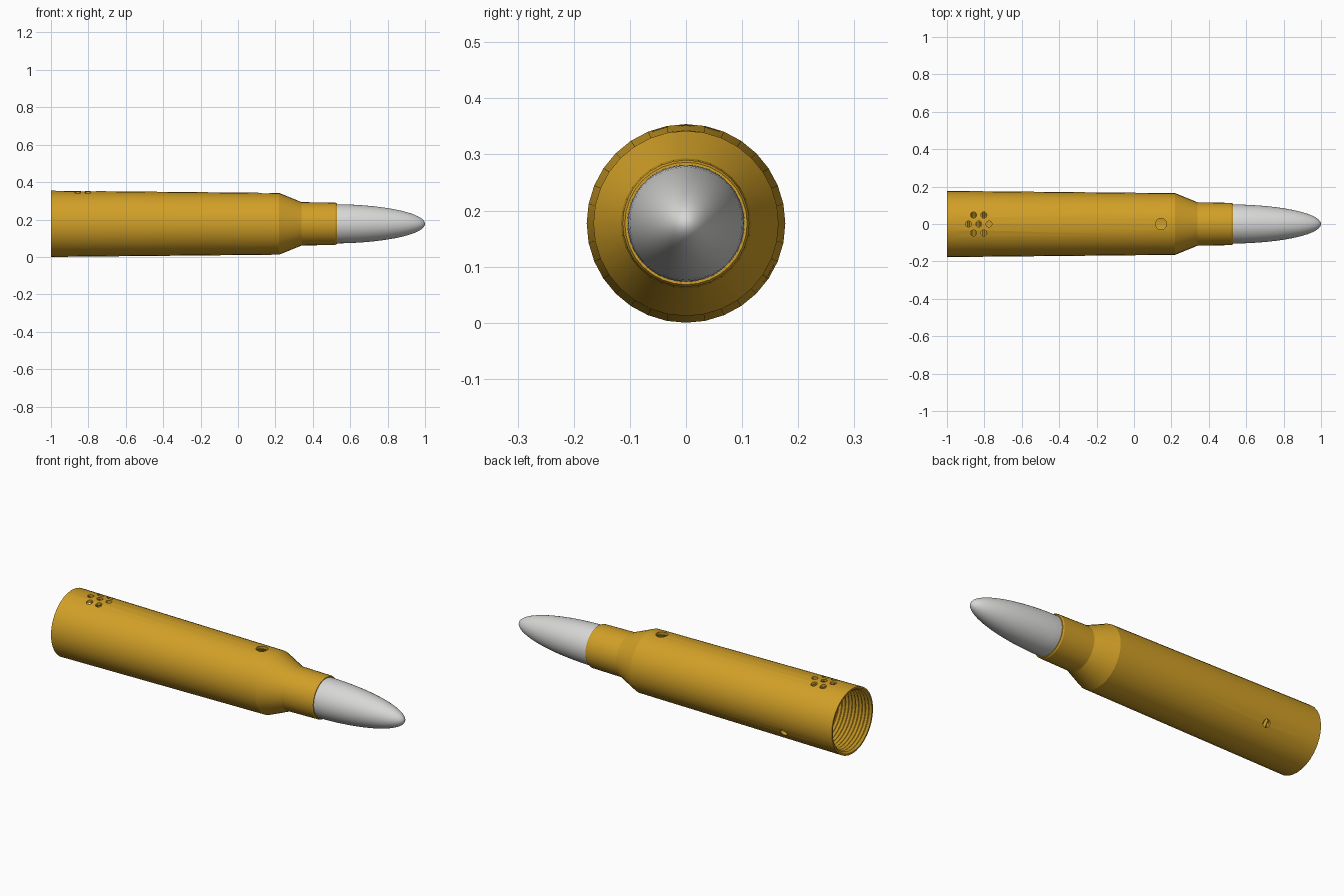
import bpy, bmesh, math
from mathutils import Matrix, Vector

cube = bpy.data.objects.get("Cube")
if cube:
    bpy.data.objects.remove(cube, do_unlink=True)

AXIS_Z = 0.177


def material(name, rgb, rough):
    m = bpy.data.materials.new(name)
    m.use_nodes = True
    m.diffuse_color = (*rgb, 1)
    bsdf = m.node_tree.nodes["Principled BSDF"]
    bsdf.inputs["Base Color"].default_value = (*rgb, 1)
    bsdf.inputs["Roughness"].default_value = rough
    return m


def make_object(name, bm, mat=None):
    bmesh.ops.recalc_face_normals(bm, faces=bm.faces)
    mesh = bpy.data.meshes.new(name)
    bm.to_mesh(mesh)
    bm.free()
    ob = bpy.data.objects.new(name, mesh)
    bpy.context.collection.objects.link(ob)
    if mat:
        mesh.materials.append(mat)
    return ob


def lathe(name, profile, sides, mat, closed):
    """Turn an (x, radius) profile around the long axis."""
    bm = bmesh.new()
    rings = []
    for x, r in profile:
        if r == 0:
            rings.append([bm.verts.new((x, 0, AXIS_Z))] * sides)
            continue
        angles = [math.tau * i / sides for i in range(sides)]
        rings.append([bm.verts.new((x, r * math.sin(a), AXIS_Z + r * math.cos(a)))
                      for a in angles])
    pairs = list(zip(rings, rings[1:]))
    if closed:
        pairs.append((rings[-1], rings[0]))
    for a, b in pairs:
        for i in range(sides):
            j = (i + 1) % sides
            corners = list(dict.fromkeys((a[i], a[j], b[j], b[i])))
            bm.faces.new(corners)
    return make_object(name, bm, mat)


def smooth(ob, degrees):
    bpy.ops.object.select_all(action="DESELECT")
    ob.select_set(True)
    bpy.context.view_layer.objects.active = ob
    bpy.ops.object.shade_smooth_by_angle(angle=math.radians(degrees))


brass = material("brass yellow", (0.64, 0.35, 0.02), 0.5)
silver = material("silver grey", (0.68, 0.68, 0.67), 0.5)

# Hollow casing: outer wall, shoulder, neck, then back along the bore
outer = [(-1, 0.177), (0.22, 0.165), (0.34, 0.116), (0.52, 0.113), (0.528, 0.109)]
bore = [(0.528, 0.102), (0.33, 0.102), (0.21, 0.15), (-0.78, 0.16)]

# Internal thread at the open end
pitch = 0.02
thread = []
for i in range(11):
    x = -0.79 - i * pitch
    thread += [(x, 0.158), (x - pitch / 2, 0.167)]
thread[-1] = (-1, 0.168)
casing = lathe("casing", outer + bore + thread, 32, brass, True)

# Drill the casing: vent cluster, large top port and a small side port
up = Vector((0, 0, 1))
tilt = math.radians(-31)
side = Vector((0, math.cos(tilt), math.sin(tilt)))
holes = [(-0.885, 0, 0.016, up), (-0.83, 0, 0.016, up), (-0.775, 0, 0.016, up),
         (0.145, 0, 0.03, up), (-0.69, 0, 0.02, side)]
for y in (-0.048, 0.048):
    holes += [(-0.858, y, 0.016, up), (-0.803, y, 0.016, up)]

bm = bmesh.new()
for x, y, r, direction in holes:
    turn = up.rotation_difference(direction).to_matrix().to_4x4()
    centre = Vector((x, y, AXIS_Z)) + direction * 0.17
    bmesh.ops.create_cone(bm, cap_ends=True, segments=20, radius1=r, radius2=r,
                          depth=0.16, matrix=Matrix.Translation(centre) @ turn)
drills = make_object("drills", bm)
drills.hide_render = True

cut = casing.modifiers.new("holes", "BOOLEAN")
cut.operation = "DIFFERENCE"
cut.solver = "EXACT"
cut.object = drills
bpy.context.view_layer.objects.active = casing
casing.select_set(True)
bpy.ops.object.modifier_apply(modifier=cut.name)
bpy.data.objects.remove(drills, do_unlink=True)
smooth(casing, 20)

# Rounded, pointed tip seated in the neck
base, length, radius = 0.5, 0.5, 0.105
steps = 20
tip_profile = [(0.36, 0), (0.36, 0.1015), (0.5, 0.1015), (0.526, 0.1045)]
for i in range(2, steps):
    a = math.pi / 2 * i / steps
    tip_profile.append((base + length * math.sin(a), radius * math.cos(a)))
tip_profile.append((1, 0))
tip = lathe("tip", tip_profile, 64, silver, False)
smooth(tip, 30)
